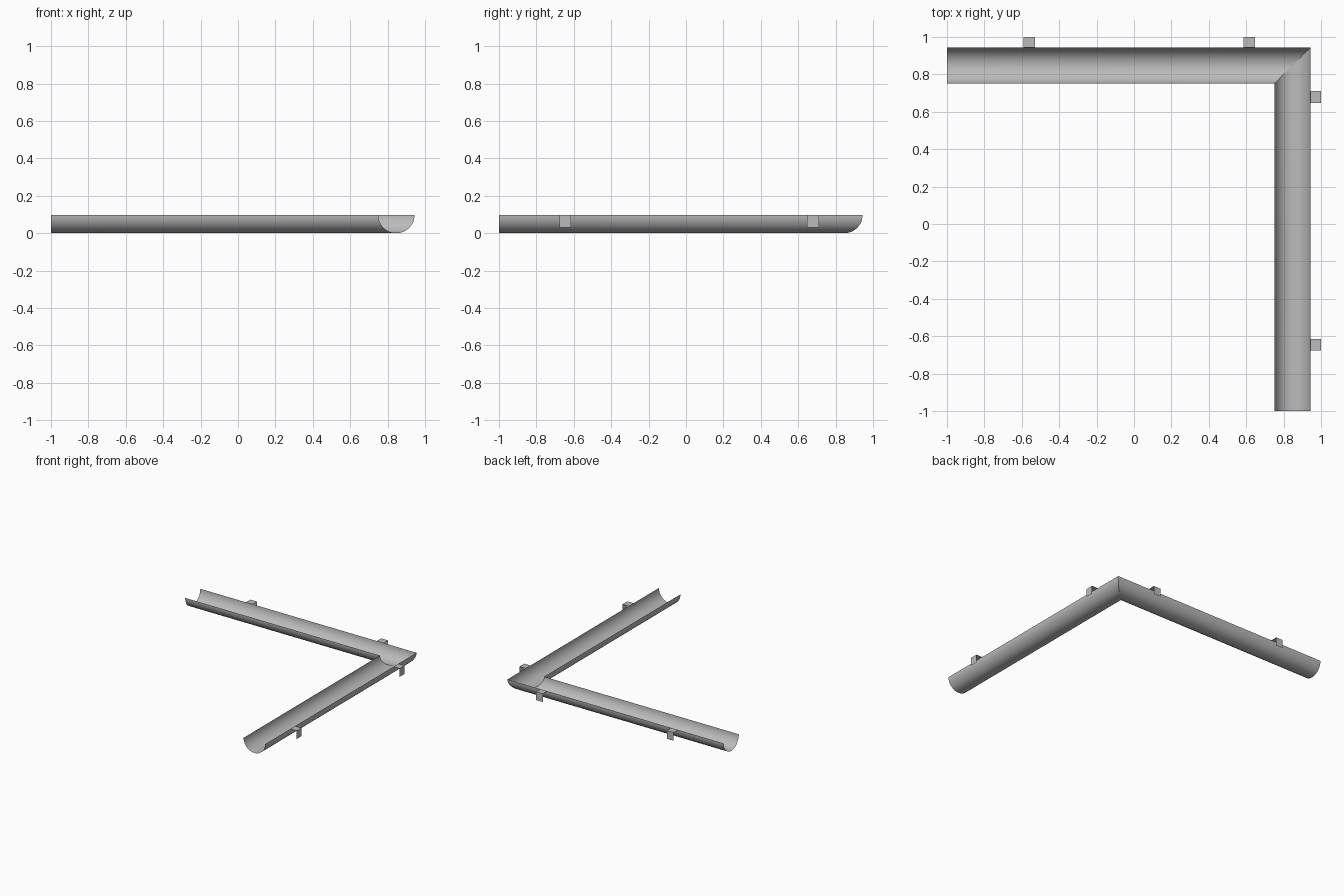
import bpy
import math

cube = bpy.data.objects.get("Cube")
if cube:
    bpy.data.objects.remove(cube, do_unlink=True)

RADIUS = 0.097     # half-round gutter
AXIS = 0.847       # centre line of both runs
SEGMENTS = 24
REACH = 1.0        # outer face of the brackets
BRACKET_WIDTH = 0.062
BRACKET_BOTTOM = 0.03

metal = bpy.data.materials.new("grey metal")
metal.use_nodes = True
grey = (0.5, 0.5, 0.5, 1)
metal.diffuse_color = grey
metal.node_tree.nodes["Principled BSDF"].inputs["Base Color"].default_value = grey


def add_sheet(name, rows, swap=False, smooth=False):
    """Skin matching rows of points; swap trades x and y for the other run."""
    n = len(rows[0])
    verts = [(y, x, z) if swap else (x, y, z) for row in rows for x, y, z in row]
    faces = []
    for r in range(len(rows) - 1):
        for i in range(n - 1):
            a = r * n + i
            face = (a, a + 1, a + n + 1, a + n)
            faces.append(face if swap else face[::-1])
    mesh = bpy.data.meshes.new(name)
    mesh.from_pydata(verts, [], faces)
    mesh.materials.append(metal)
    obj = bpy.data.objects.new(name, mesh)
    bpy.context.collection.objects.link(obj)
    if smooth:
        mesh.shade_smooth()
    return obj


def add_trough(name, swap):
    """Half-round channel along x, mitred at the corner."""
    open_end, mitre = [], []
    for i in range(SEGMENTS + 1):
        angle = math.pi * i / SEGMENTS
        across = AXIS - RADIUS * math.cos(angle)
        height = RADIUS - RADIUS * math.sin(angle)
        open_end.append((-1, across, height))
        mitre.append((across, across, height))
    add_sheet(name, [open_end, mitre], swap, smooth=True)


def add_bracket(name, centre, swap):
    """Bent strip: out from the rim, then down."""
    profile = [(AXIS + RADIUS, RADIUS), (REACH, RADIUS), (REACH, BRACKET_BOTTOM)]
    rows = [[(centre + side * BRACKET_WIDTH / 2, y, z) for y, z in profile]
            for side in (1, -1)]
    add_sheet(name, rows, swap)


# Two gutter runs meeting at the corner
add_trough("back_gutter", False)
add_trough("left_gutter", True)

# Fixing brackets along the outer rims
for i, x in enumerate((-0.559, 0.617)):
    add_bracket(f"back_bracket_{i + 1}", x, False)
for i, y in enumerate((-0.645, 0.679)):
    add_bracket(f"left_bracket_{i + 1}", y, True)
